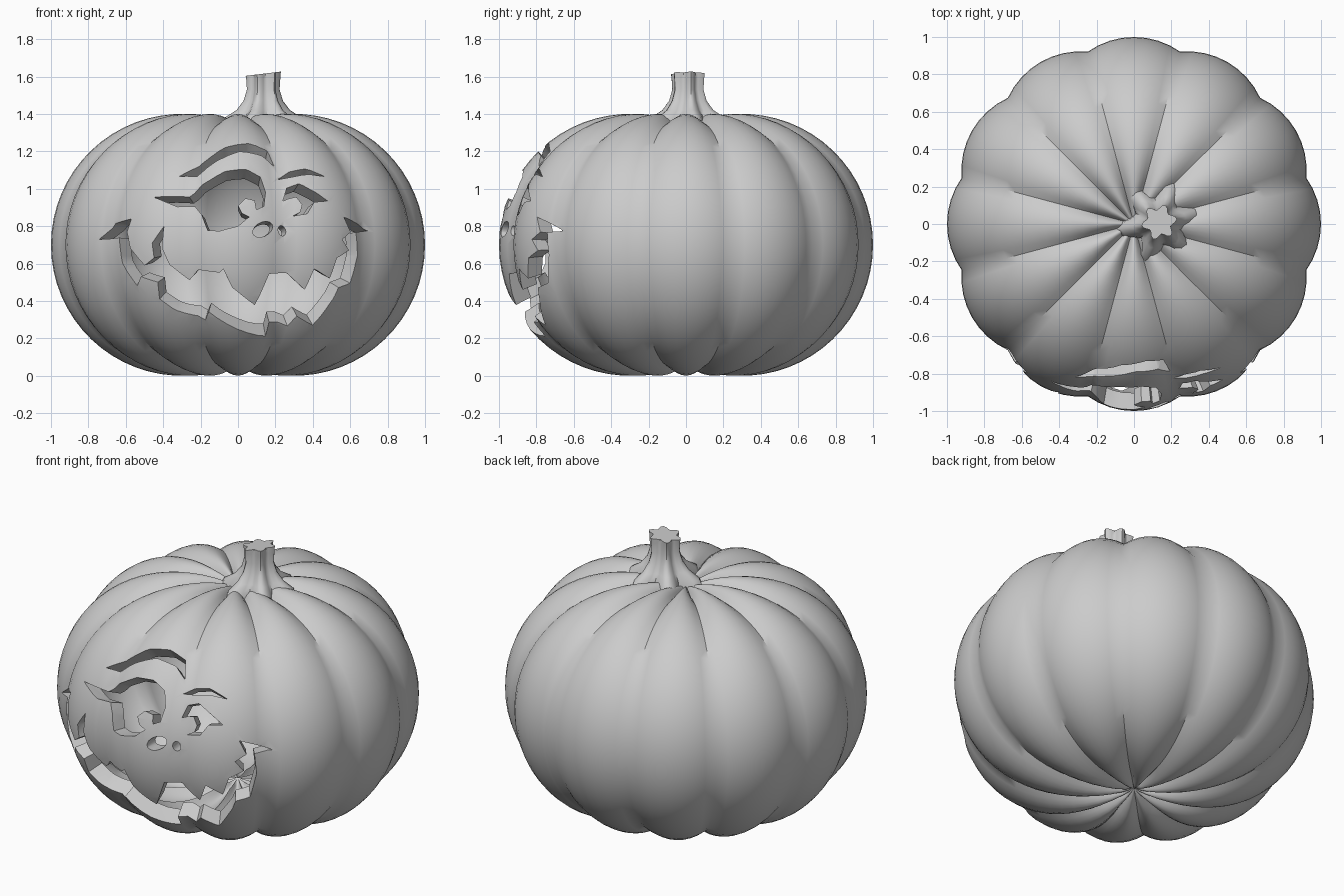
import bpy, bmesh, math
from mathutils import Vector
from mathutils.geometry import tessellate_polygon

LOBES, STEPS, ROWS = 12, 8, 40
CORE, TUBE, WALL = 0.3, 0.7, 0.09      # ring radius, tube radius, shell thickness
GROOVE = 0.046

cube = bpy.data.objects.get("Cube")
if cube:
    bpy.data.objects.remove(cube, do_unlink=True)

grey = bpy.data.materials.new("plain grey")
grey.use_nodes = True
grey.diffuse_color = (0.6, 0.6, 0.6, 1)
grey.node_tree.nodes["Principled BSDF"].inputs["Base Color"].default_value = grey.diffuse_color


def make_object(name, bm):
    mesh = bpy.data.meshes.new(name)
    bm.to_mesh(mesh)
    bm.free()
    mesh.materials.append(grey)
    obj = bpy.data.objects.new(name, mesh)
    bpy.context.collection.objects.link(obj)
    return obj


def activate(obj):
    bpy.ops.object.select_all(action='DESELECT')
    obj.select_set(True)
    bpy.context.view_layer.objects.active = obj


def bridge(bm, rings):
    for low, high in zip(rings, rings[1:]):
        for i in range(len(low)):
            j = (i + 1) % len(low)
            bm.faces.new((low[i], low[j], high[j], high[i]))


# Ribbed skin: a ring section swept round the axis, pinched in at each groove
def add_skin(bm, tube, inward):
    count = LOBES * STEPS
    pole = math.acos(-CORE / tube)
    rings = []
    for row in range(1, ROWS):
        tilt = -pole + 2 * pole * row / ROWS
        base = CORE + tube * math.cos(tilt)
        fade = min(1, base / 0.12)
        ring = []
        for i in range(count):
            across = ((i / STEPS + 0.5) % 1 - 0.5) * 2
            size = tube - GROOVE * across ** 2 * fade
            r = max(CORE + size * math.cos(tilt), base * 0.4)
            a = math.tau * i / count
            ring.append(bm.verts.new((r * math.cos(a), r * math.sin(a),
                                      TUBE + size * math.sin(tilt))))
        rings.append(ring)
    before = set(bm.faces)
    bridge(bm, rings)
    for ring, side in ((rings[0], -1), (rings[-1], 1)):
        tip = bm.verts.new((0, 0, TUBE + side * tube * math.sin(pole)))
        for i in range(count):
            pair = (ring[i], ring[(i + 1) % count])
            bm.faces.new((*(pair if side > 0 else pair[::-1]), tip))
    if inward:
        bmesh.ops.reverse_faces(bm, faces=[f for f in bm.faces if f not in before])


bm = bmesh.new()
add_skin(bm, TUBE, False)
add_skin(bm, TUBE - WALL, True)
body = make_object("pumpkin_body", bm)


# Cutter whose sides follow the skin normals, from an outline in x and z
def carve(name, outline):
    outer, inner = [], []
    for x, z in outline:
        lift = (z - TUBE) / TUBE
        flat = math.sqrt(1 - lift * lift)
        r = CORE + TUBE * flat
        y = -math.sqrt(r * r - x * x)
        normal = Vector((flat * x / r, flat * y / r, lift))
        point = Vector((x, y, z))
        outer.append(point + normal * 0.06)
        inner.append(point - normal * (WALL + 0.07))
    bm = bmesh.new()
    front = [bm.verts.new(p) for p in outer]
    back = [bm.verts.new(p) for p in inner]
    bridge(bm, [front, back])
    for tri in tessellate_polygon([[Vector((x, z, 0)) for x, z in outline]]):
        bm.faces.new([front[i] for i in tri])
        bm.faces.new([back[i] for i in reversed(tri)])
    bmesh.ops.recalc_face_normals(bm, faces=bm.faces)
    cutter = make_object(name, bm)
    cutter.hide_render = True
    activate(body)
    cut = body.modifiers.new(name, 'BOOLEAN')
    cut.operation = 'DIFFERENCE'
    cut.solver = 'EXACT'
    cut.object = cutter
    bpy.ops.object.modifier_apply(modifier=cut.name)
    bpy.data.objects.remove(cutter, do_unlink=True)


def oval(x, z, wide, tall, turn):
    points = []
    for i in range(14):
        a = math.tau * i / 14
        u, v = wide * math.cos(a), tall * math.sin(a)
        points.append((x + u * math.cos(turn) - v * math.sin(turn),
                       z + u * math.sin(turn) + v * math.cos(turn)))
    return points


# Brows
carve("right_brow", [
    (-.32, 1.075), (-.2, 1.16), (-.07, 1.225), (.06, 1.245), (.16, 1.225),
    (.2, 1.145), (.13, 1.19), (.01, 1.2), (-.12, 1.155), (-.23, 1.09)])
carve("left_brow", [
    (.22, 1.075), (.28, 1.105), (.36, 1.11), (.465, 1.065), (.375, 1.08), (.29, 1.075)])

# Eyes, each with a round pupil left standing
carve("right_eye", [
    (-.45, .955), (-.35, .965), (-.27, .97), (-.2, 1.035), (-.07, 1.095), (.04, 1.105),
    (.12, 1.07), (.15, .99), (.14, .91), (.1, .89), (.09, .94), (.04, .95), (0, .91),
    (.02, .87), (.06, .85), (0, .8), (-.1, .775), (-.165, .78), (-.2, .87), (-.24, .92),
    (-.33, .91)])
carve("left_eye", [
    (.25, .95), (.27, 1.02), (.33, 1.035), (.395, .995), (.48, .935), (.41, .93),
    (.375, .87), (.3, .86), (.34, .88), (.35, .92), (.32, .965), (.28, .96)])

# Nostrils
carve("right_nostril", oval(.135, .785, .06, .038, .5))
carve("left_nostril", oval(.245, .78, .022, .03, .3))

# Mouth: toothed upper edge, then the lower edge back again
upper_edge = [
    (-.76, .73), (-.68, .82), (-.575, .84), (-.6, .77), (-.58, .68), (-.5, .59),
    (-.45, .63), (-.46, .71), (-.4, .8), (-.41, .68), (-.37, .59), (-.27, .5),
    (-.22, .56), (-.1, .55), (-.08, .57), (-.03, .47), (.09, .375), (.17, .54),
    (.27, .54), (.36, .455), (.41, .57), (.49, .52), (.53, .63), (.6, .67),
    (.56, .73), (.61, .77), (.57, .85)]
lower_edge = [
    (.65, .82), (.72, .78), (.645, .77), (.655, .64), (.61, .49), (.54, .47),
    (.51, .41), (.4, .27), (.32, .31), (.27, .25), (.17, .27), (.15, .195),
    (.02, .24), (-.16, .33), (-.18, .28), (-.33, .34), (-.42, .41), (-.43, .5),
    (-.52, .53), (-.54, .48), (-.63, .6), (-.65, .74)]
carve("mouth", upper_edge + lower_edge)

# Stem: six-ridged, flared where it meets the body
bm = bmesh.new()
rings = []
for z, radius, ridge in ((1.32, .215, .25), (1.38, .19, .22), (1.42, .135, .16),
                         (1.47, .1, .14), (1.53, .083, .14), (1.59, .086, .16),
                         (1.615, .088, .18)):
    ring = []
    for i in range(36):
        a = math.tau * i / 36
        r = radius * (1 - ridge * (1 - math.cos(6 * (a - 0.2))))
        r += radius * ridge * 0.5
        tilt = 0.12 * r * math.cos(a) if z > 1.6 else 0
        ring.append(bm.verts.new((.135 + r * math.cos(a), .01 + r * math.sin(a), z + tilt)))
    rings.append(ring)
bridge(bm, rings)
bm.faces.new(rings[0][::-1])
bm.faces.new(rings[-1])
stem = make_object("stem", bm)

for obj in (body, stem):
    activate(obj)
    bpy.ops.object.shade_smooth_by_angle(angle=math.radians(45))
